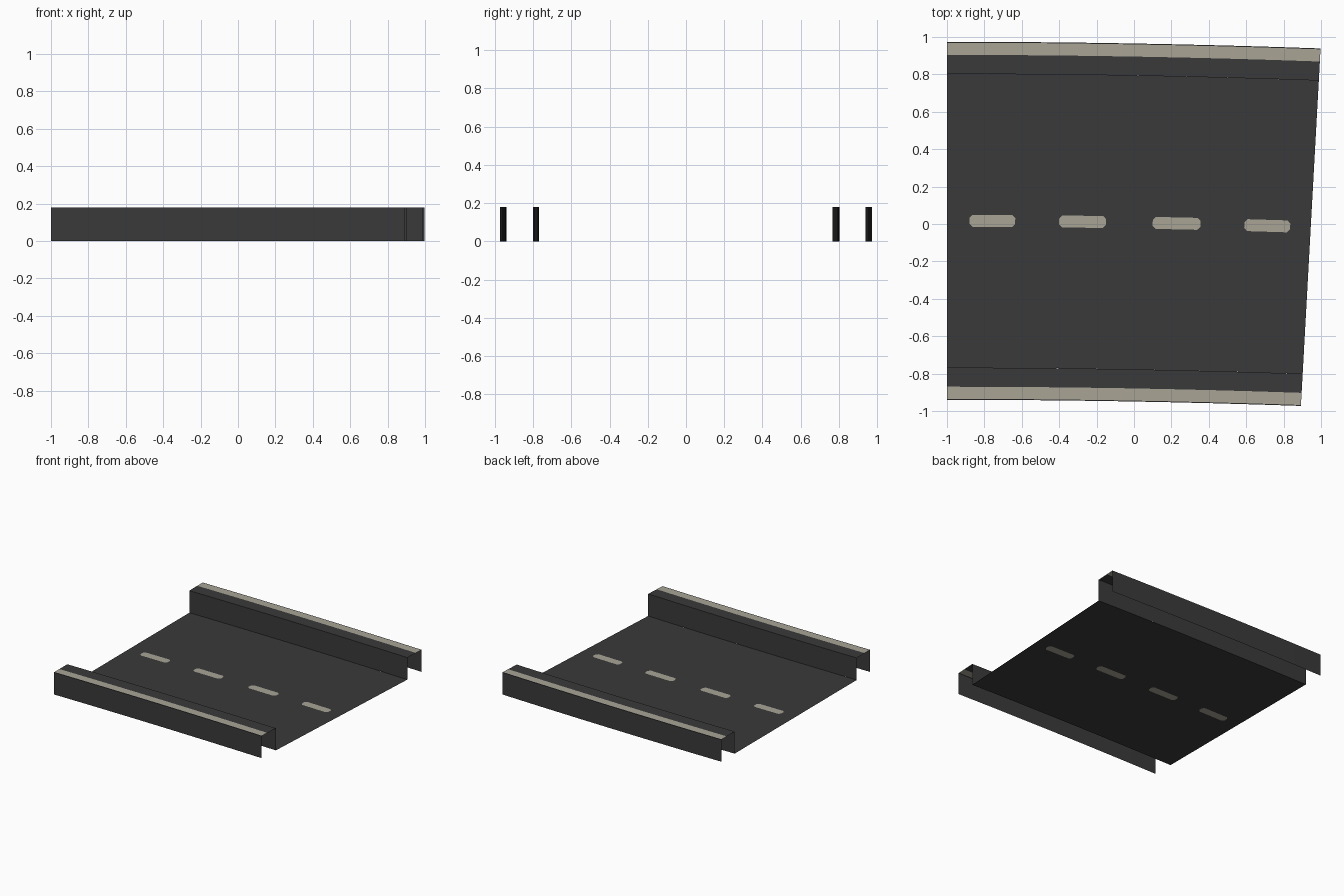
import bpy, math

if "Cube" in bpy.data.objects:
    bpy.data.objects.remove(bpy.data.objects["Cube"])


def material(name, rgb):
    m = bpy.data.materials.new(name)
    m.diffuse_color = (*rgb, 1)
    m.use_nodes = True
    m.node_tree.nodes["Principled BSDF"].inputs["Base Color"].default_value = m.diffuse_color
    return m


ASPHALT = material("dark asphalt", (0.042, 0.042, 0.042))
PAINT = material("cream paint", (0.392, 0.371, 0.302))

X0, X1 = -1.0, 0.945          # centre line ends
HEIGHT = 0.18
FLOOR, RIM = 0.785, 0.957     # half widths
DASHES = [(-0.88, -0.635), (-0.40, -0.15), (0.10, 0.355), (0.59, 0.835)]
CH = 0.016                    # corner cut of a dash


def bend(s, offset, z):
    """Place a point at distance s along the gently curving road."""
    t = (s - X0) / (X1 - X0)
    a = 0.055 * t
    return (s + offset * math.sin(a), 0.017 - 0.034 * t * t + offset * math.cos(a), z)


def build(name, stations, profile, painted, corner=None):
    """Sweep a profile of (offset, z) along the road; paint cells by rule."""
    n = len(profile)
    verts = [bend(s, o, z) for s in stations for o, z in profile]
    faces, mats = [], []
    for i in range(len(stations) - 1):
        for j in range(n - 1):
            a, b = i * n + j, (i + 1) * n + j
            quad = [a, b, b + 1, a + 1]
            k = corner(i, j) if corner else None
            if k is None:
                faces.append(quad)
                mats.append(int(painted(i, j)))
            else:             # corner cell: the half at vertex k stays dark
                faces.append([quad[k - 1], quad[k], quad[(k + 1) % 4]])
                faces.append([quad[(k + 1) % 4], quad[(k + 2) % 4], quad[k - 1]])
                mats += [0, 1]
    me = bpy.data.meshes.new(name)
    me.from_pydata(verts, [], faces)
    me.materials.append(ASPHALT)
    me.materials.append(PAINT)
    me.polygons.foreach_set("material_index", mats)
    me.update()
    ob = bpy.data.objects.new(name, me)
    bpy.context.collection.objects.link(ob)


# Road deck with the painted dashes cut into it
deck_s = [X0]
for d0, d1 in DASHES:
    deck_s += [d0, d0 + CH, d1 - CH, d1]
deck_s.append(X1)
deck_p = [(o, 0) for o in (-FLOOR, -0.032, -0.032 + CH, 0.032 - CH, 0.032, FLOOR)]


def in_dash(i, j):
    return i % 4 != 0 and 1 <= j <= 3


def dash_corner(i, j):
    return {(1, 1): 0, (3, 1): 1, (3, 3): 2, (1, 3): 3}.get((i % 4, j))


build("road_deck", deck_s, deck_p, in_dash, dash_corner)

# Raised kerbs: inner wall, top with edge stripe, outer skirt
kerb_s = [X0 + (X1 - X0) * i / 8 for i in range(9)]
kerb = [(FLOOR, 0), (FLOOR, HEIGHT), (0.887, HEIGHT), (0.952, HEIGHT),
        (RIM, HEIGHT), (RIM, 0)]
build("left_kerb", kerb_s, kerb, lambda i, j: j == 2)
build("right_kerb", kerb_s, [(-o, z) for o, z in reversed(kerb)], lambda i, j: j == 2)
